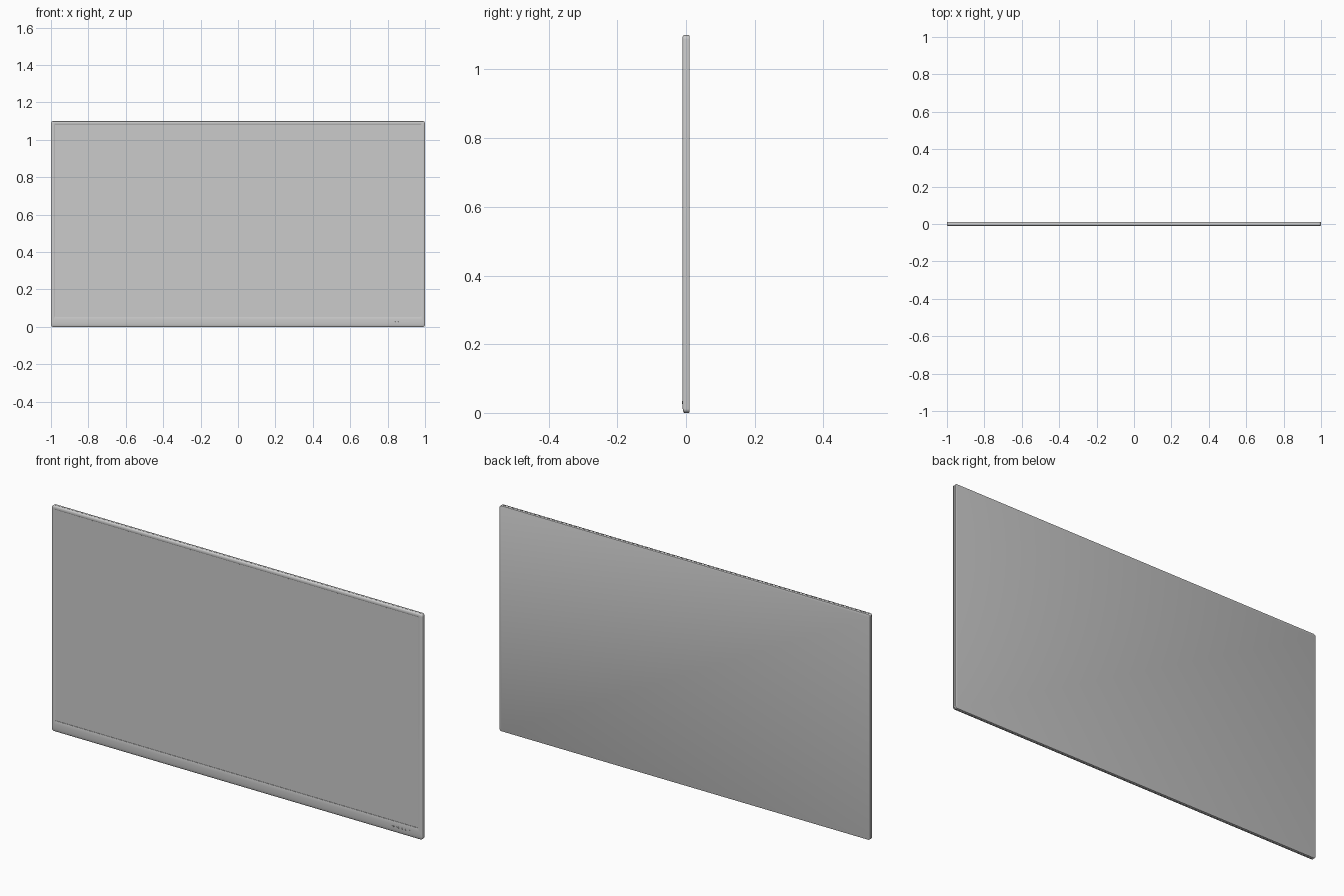
import bpy, bmesh, math

if "Cube" in bpy.data.objects:
    bpy.data.objects.remove(bpy.data.objects["Cube"])

OUTER = (-1.0, 1.0, 0.0, 1.10)        # x min, x max, z min, z max
INNER = (-0.979, 0.979, 0.054, 1.083)


def lerp_rect(t):
    return tuple(a + (b - a) * t for a, b in zip(OUTER, INNER))


def inset_rect(d):
    x0, x1, z0, z1 = OUTER
    return (x0 + d, x1 - d, z0 + d, z1 - d)


def ring(bm, rect, y, r, seg=6):
    """Rounded rectangle of vertices in the xz plane."""
    x0, x1, z0, z1 = rect
    centres = [(x1 - r, z1 - r), (x0 + r, z1 - r), (x0 + r, z0 + r), (x1 - r, z0 + r)]
    verts = []
    for q, (cx, cz) in enumerate(centres):
        for i in range(seg + 1):
            a = math.radians(90 * (q + i / seg))
            verts.append(bm.verts.new((cx + r * math.cos(a), y, cz + r * math.sin(a))))
    return verts


def loft(name, sections, cap_first=False, cap_last=False):
    bm = bmesh.new()
    rings = [ring(bm, *s) for s in sections]
    for a, b in zip(rings, rings[1:]):
        for i in range(len(a)):
            j = (i + 1) % len(a)
            bm.faces.new((a[i], a[j], b[j], b[i]))
    if cap_first:
        bm.faces.new(rings[0])
    if cap_last:
        bm.faces.new(rings[-1])
    bmesh.ops.recalc_face_normals(bm, faces=bm.faces)
    return finish(name, bm)


def finish(name, bm):
    me = bpy.data.meshes.new(name)
    bm.to_mesh(me)
    bm.free()
    ob = bpy.data.objects.new(name, me)
    bpy.context.collection.objects.link(ob)
    bpy.ops.object.select_all(action='DESELECT')
    ob.select_set(True)
    bpy.context.view_layer.objects.active = ob
    bpy.ops.object.shade_smooth_by_angle(angle=math.radians(35))
    return ob


# Front bezel: softly crowned section swept from outer edge to screen lip
profile = [(0.0, -0.0002), (0.0, -0.005), (0.04, -0.0072), (0.12, -0.0088),
           (0.25, -0.0099), (0.45, -0.0106), (0.7, -0.0108), (0.92, -0.0102),
           (1.0, -0.0092), (1.0, -0.0065)]
loft("front_bezel", [(lerp_rect(t), y, 0.012 - 0.009 * t) for t, y in profile])

# Screen: thin panel set just behind the bezel lip
x0, x1, z0, z1 = INNER
edge = (x0 - 0.002, x1 + 0.002, z0 - 0.002, z1 + 0.002)
loft("screen", [(edge, -0.004, 0.003), (edge, -0.0072, 0.003)], True, True)

# Back shell: shadow gap at the seam, then a flat rear with eased edges
loft("back_shell", [
    (inset_rect(0.002), -0.0010, 0.011),
    (inset_rect(0.002), 0.0006, 0.011),
    (inset_rect(0.0), 0.0006, 0.012),
    (inset_rect(0.0), 0.0085, 0.012),
    (inset_rect(0.0008), 0.0099, 0.0115),
    (inset_rect(0.003), 0.0108, 0.010),
], True, True)


# Control buttons and power light on the lower bezel
def button(name, x, z, w, h):
    rect = (x - w / 2, x + w / 2, z - h / 2, z + h / 2)
    r = h * 0.45
    small = (rect[0] + 0.0006, rect[1] - 0.0006, rect[2] + 0.0006, rect[3] - 0.0006)
    loft(name, [(rect, -0.009, r), (rect, -0.0112, r), (small, -0.0117, r * 0.7)], True, True)


for i in range(5):
    button(f"control_button_{i + 1}", 0.845 + i * 0.016, 0.029, 0.011, 0.005)
button("power_light", 0.933, 0.033, 0.004, 0.004)
